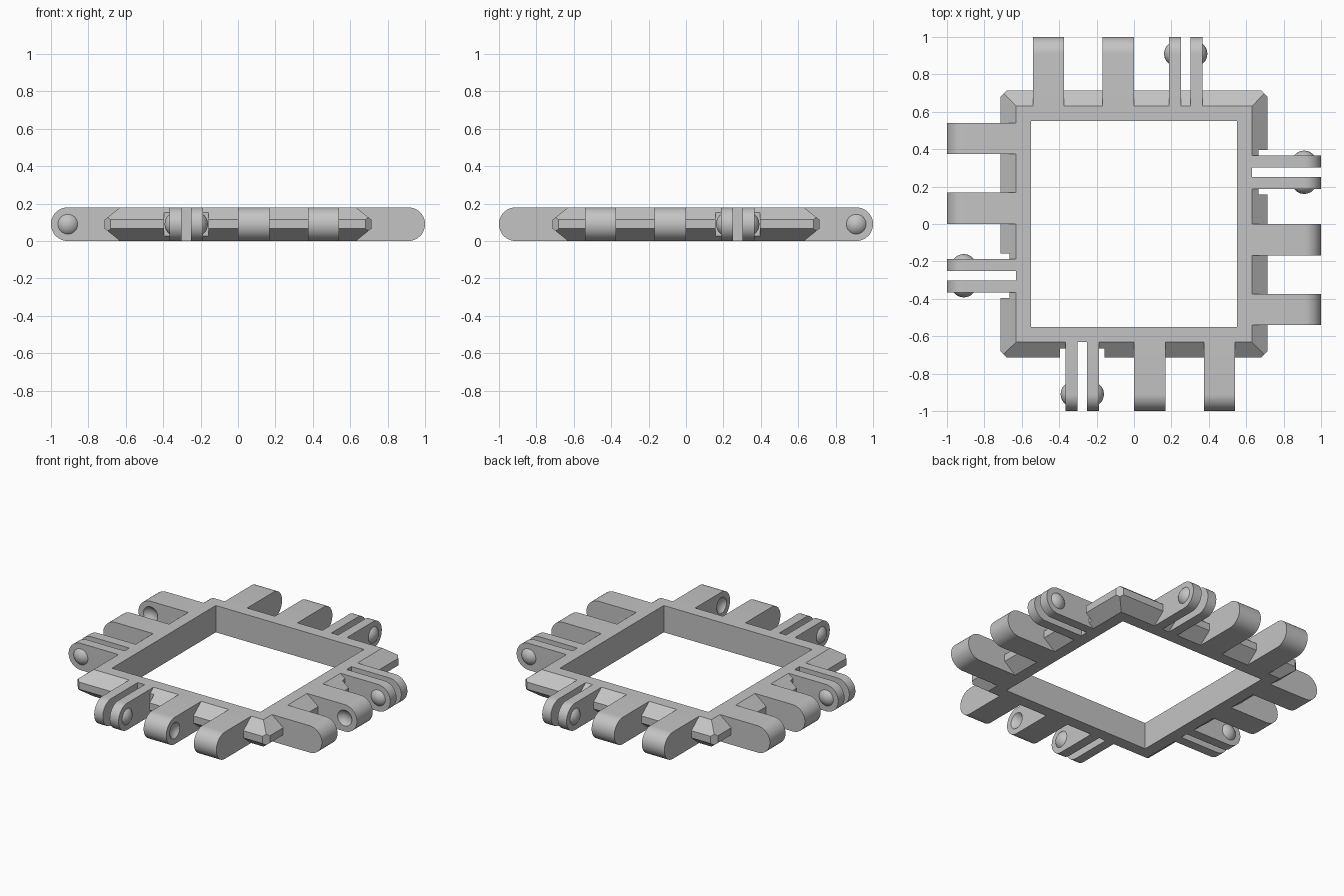
import bpy, bmesh, math
from mathutils import Matrix, Vector

if "Cube" in bpy.data.objects:
    bpy.data.objects.remove(bpy.data.objects["Cube"])

H = 0.18            # height
R = H / 2           # hinge knuckle radius
PIVOT = 1 - R       # hinge axis distance from centre

grey = bpy.data.materials.new("plain grey")
grey.diffuse_color = (0.55, 0.55, 0.55, 1)
grey.use_nodes = True
grey.node_tree.nodes["Principled BSDF"].inputs["Base Color"].default_value = grey.diffuse_color

# Everything is modelled on the front side, then moved to the other sides
swap = Matrix(((0, 1, 0, 0), (1, 0, 0, 0), (0, 0, 1, 0), (0, 0, 0, 1)))
turn = Matrix.Rotation(math.pi, 4, 'Z')
SIDES = {"front": Matrix.Identity(4), "back": turn, "left": swap, "right": turn @ swap}


def finish(bm, name, m=Matrix.Identity(4)):
    bm.transform(m)
    bmesh.ops.recalc_face_normals(bm, faces=bm.faces)
    me = bpy.data.meshes.new(name)
    bm.to_mesh(me)
    bm.free()
    me.materials.append(grey)
    ob = bpy.data.objects.new(name, me)
    bpy.context.collection.objects.link(ob)
    return ob


def select(ob):
    bpy.ops.object.select_all(action='DESELECT')
    ob.select_set(True)
    bpy.context.view_layer.objects.active = ob


def smooth(ob):
    select(ob)
    bpy.ops.object.shade_smooth_by_angle(angle=math.radians(30))


def cut(ob, cutter):
    cutter.hide_render = True
    mod = ob.modifiers.new("cut", 'BOOLEAN')
    mod.operation, mod.solver, mod.object = 'DIFFERENCE', 'EXACT', cutter
    select(ob)
    bpy.ops.object.modifier_apply(modifier=mod.name)
    bpy.data.objects.remove(cutter)


def box(name, x0, x1, y0, y1, m):
    bm = bmesh.new()
    bmesh.ops.create_cube(bm, size=1)
    mid = Matrix.Translation(((x0 + x1) / 2, (y0 + y1) / 2, R))
    return finish(bm, name, m @ mid @ Matrix.Diagonal((x1 - x0, y1 - y0, 0.5, 1)))


def bar(name, x0, x1, m):
    """Arm with a half-round end, extruded along x."""
    bm = bmesh.new()
    pts = [(-0.63, H), (-0.63, 0)]
    n = 20
    for i in range(n + 1):
        a = -math.pi / 2 - math.pi * i / n
        pts.append((-PIVOT + R * math.cos(a), R + R * math.sin(a)))
    f = bm.faces.new([bm.verts.new((x0, y, z)) for y, z in pts])
    ext = bmesh.ops.extrude_face_region(bm, geom=[f])["geom"]
    bmesh.ops.translate(bm, vec=(x1 - x0, 0, 0),
                        verts=[v for v in ext if isinstance(v, bmesh.types.BMVert)])
    return finish(bm, name, m)


def ball(name, x, m, out=0, a=0.053, h=0.025):
    """Sphere bulging h past plane x; out = +-1 keeps only the cap on that side."""
    r = (a * a + h * h) / (2 * h)
    bm = bmesh.new()
    bmesh.ops.create_uvsphere(bm, u_segments=32, v_segments=32, radius=r)
    d = r - h
    bm.transform(Matrix.Translation((x - out * d, -PIVOT, R)) @ Matrix.Rotation(math.pi / 2, 4, 'Y'))
    bmesh.ops.bisect_plane(bm, geom=bm.verts[:] + bm.edges[:] + bm.faces[:],
                           plane_co=(x - out * 0.004, 0, 0), plane_no=(out, 0, 0),
                           clear_inner=True)
    bmesh.ops.holes_fill(bm, edges=[e for e in bm.edges if e.is_boundary])
    return finish(bm, name, m)


# Square frame: bevelled section swept round four corners
section = [(0.55, 0), (0.63, 0), (0.713, 0.066), (0.713, 0.114), (0.63, H), (0.55, H)]
bm = bmesh.new()
rings = [[bm.verts.new((sx * d, sy * d, z)) for d, z in section]
         for sx, sy in ((1, 1), (-1, 1), (-1, -1), (1, -1))]
for i in range(4):
    p, q = rings[i], rings[(i + 1) % 4]
    for j in range(6):
        k = (j + 1) % 6
        bm.faces.new((p[j], q[j], q[k], p[k]))
# Clipped outer corners
for sx in (1, -1):
    for sy in (1, -1):
        no = Vector((sx, sy, 0))
        bmesh.ops.bisect_plane(bm, geom=bm.verts[:] + bm.edges[:] + bm.faces[:],
                               plane_co=no * 0.697, plane_no=no, clear_outer=True)
        bmesh.ops.holes_fill(bm, edges=[e for e in bm.edges if e.is_boundary])
frame = finish(bm, "square_frame")

LEAVES = ((-0.367, -0.303, -1), (-0.252, -0.186, 1))     # thin arms, dome side
TABS = ((0.0, 0.168, 1), (0.373, 0.539, -1))             # thick arms, dimple side

for side, m in SIDES.items():
    # Clearance notch round the thin arms and slot between them
    cut(frame, box("notch_cutter", -0.395, -0.157, -0.8, -0.665, m))
    cut(frame, box("slot_cutter", -0.303, -0.252, -0.8, -0.63, m))

    # Thin spring arms with snap domes
    for i, (x0, x1, s) in enumerate(LEAVES):
        smooth(bar(f"{side}_thin_arm_{i + 1}", x0, x1, m))
        smooth(ball(f"{side}_snap_dome_{i + 1}", x0 if s < 0 else x1, m, s))

    # Thick arms with dimples on their facing sides
    for i, (x0, x1, s) in enumerate(TABS):
        arm = bar(f"{side}_thick_arm_{i + 1}", x0, x1, m)
        cut(arm, ball("dimple_cutter", x1 if s > 0 else x0, m, -s))
        # cap starts just outside the face and bulges inward
        smooth(arm)
